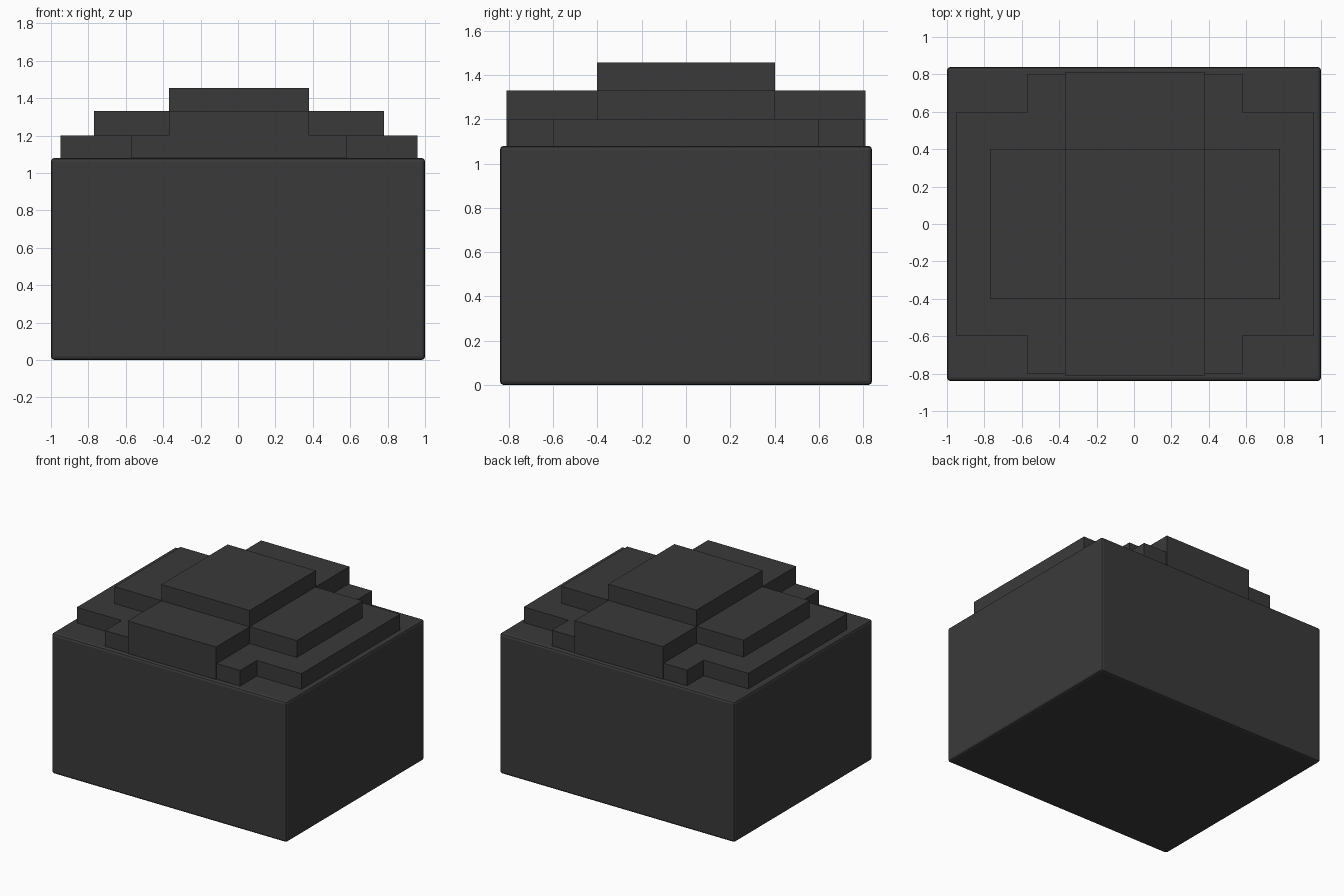
import bpy, bmesh

if "Cube" in bpy.data.objects:
    bpy.data.objects.remove(bpy.data.objects["Cube"])

CX = 0.005  # the stepped lid sits a hair to the right

mat = bpy.data.materials.new("dark_grey")
mat.diffuse_color = (0.042, 0.042, 0.042, 1)
mat.use_nodes = True
mat.node_tree.nodes["Principled BSDF"].inputs["Base Color"].default_value = mat.diffuse_color


def prism(name, quadrant, z0, z1, cx=0.0):
    """Extrude an outline given by its +x +y quadrant, mirrored to all four."""
    q = quadrant
    outline = (q + [(-x, y) for x, y in reversed(q)]
               + [(-x, -y) for x, y in q] + [(x, -y) for x, y in reversed(q)])
    bm = bmesh.new()
    face = bm.faces.new([bm.verts.new((x + cx, y, z0)) for x, y in outline])
    ext = bmesh.ops.extrude_face_region(bm, geom=[face])
    top = [v for v in ext["geom"] if isinstance(v, bmesh.types.BMVert)]
    bmesh.ops.translate(bm, verts=top, vec=(0, 0, z1 - z0))
    bmesh.ops.recalc_face_normals(bm, faces=bm.faces[:])
    mesh = bpy.data.meshes.new(name)
    bm.to_mesh(mesh)
    bm.free()
    mesh.materials.append(mat)
    obj = bpy.data.objects.new(name, mesh)
    bpy.context.collection.objects.link(obj)
    return obj


# Main block with softened edges
block = prism("block", [(1.0, 0.84)], 0.0, 1.08)
bevel = block.modifiers.new("soft_edges", "BEVEL")
bevel.width = 0.018
bevel.segments = 2

# Stepped lid: wide notched slab, cross-shaped slab, top cap
prism("lower_step", [(0.955, 0.6), (0.575, 0.6), (0.575, 0.802),
                     (0.375, 0.802), (0.375, 0.81)], 1.08, 1.2, CX)
prism("middle_step", [(0.775, 0.4), (0.375, 0.4), (0.375, 0.81)], 1.2, 1.33, CX)
prism("top_step", [(0.375, 0.402)], 1.33, 1.455, CX)
